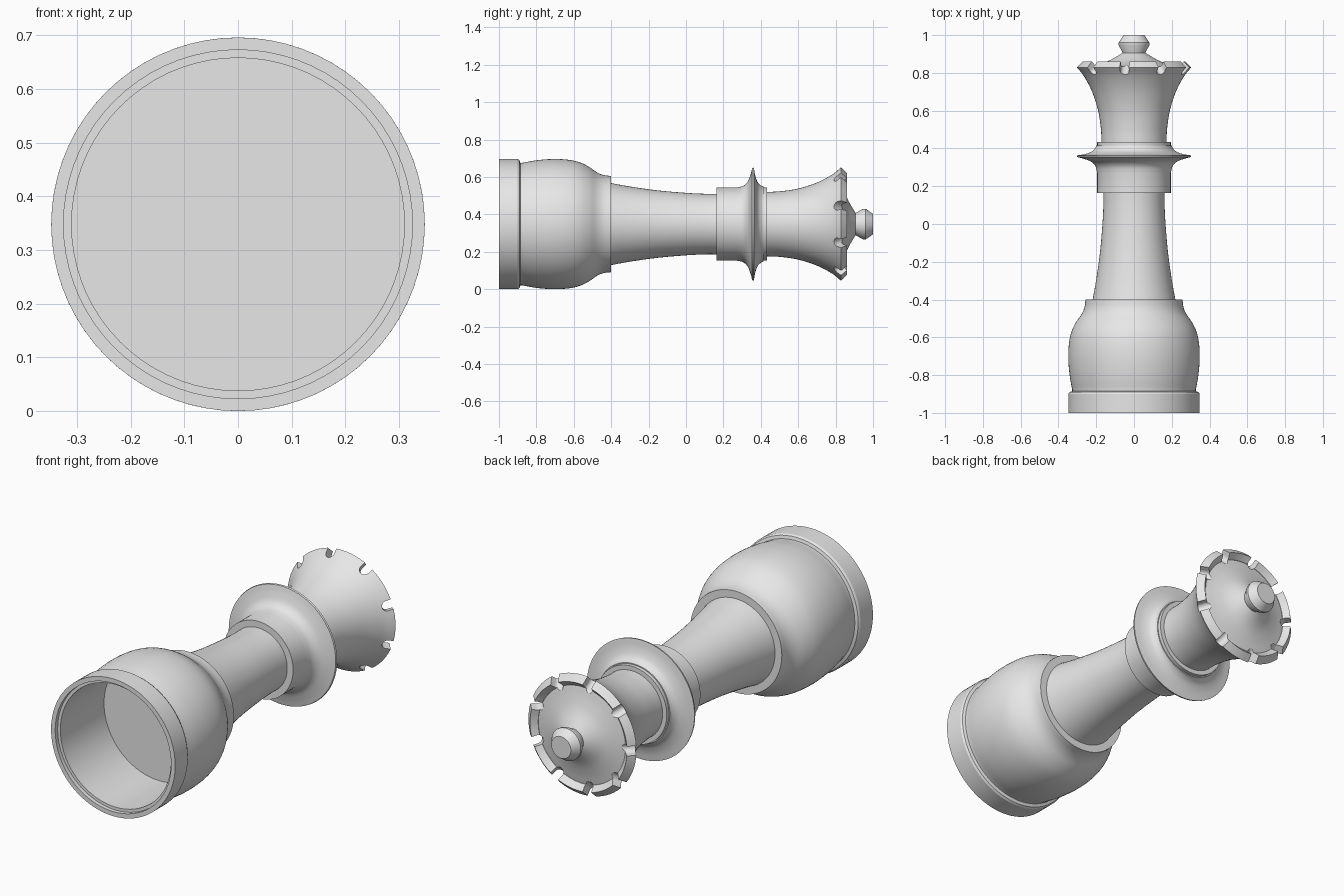
import bpy, bmesh, math
from mathutils import Vector, Matrix

if "Cube" in bpy.data.objects:
    bpy.data.objects.remove(bpy.data.objects["Cube"], do_unlink=True)

AXIS_Z = 0.348
SIDES = 72
COLOUR = (0.8, 0.8, 0.8, 1)

grey = bpy.data.materials.new("plain_grey")
grey.use_nodes = True
grey.diffuse_color = COLOUR
grey.node_tree.nodes["Principled BSDF"].inputs["Base Color"].default_value = COLOUR


def curve(points, steps=5):
    """Smooth curve through (radius, y) points."""
    p = [Vector(q) for q in points]
    p = [2 * p[0] - p[1]] + p + [2 * p[-1] - p[-2]]
    out = []
    for a, b, c, d in zip(p, p[1:], p[2:], p[3:]):
        for i in range(steps):
            t = i / steps
            out.append(b + (c - a) * t / 2 + (2 * a - 5 * b + 4 * c - d) * t * t / 2
                       + (3 * b - a - 3 * c + d) * t ** 3 / 2)
    return [tuple(v) for v in out] + [tuple(points[-1])]


def finish(bm, name):
    bmesh.ops.recalc_face_normals(bm, faces=bm.faces)
    mesh = bpy.data.meshes.new(name)
    bm.to_mesh(mesh)
    bm.free()
    mesh.materials.append(grey)
    obj = bpy.data.objects.new(name, mesh)
    bpy.context.collection.objects.link(obj)
    return obj


def smooth(obj):
    bpy.ops.object.select_all(action='DESELECT')
    obj.select_set(True)
    bpy.context.view_layer.objects.active = obj
    bpy.ops.object.shade_smooth_by_angle(angle=math.radians(30))


def lathe(name, profile):
    """Turn a (radius, y) profile that begins and ends on the axis."""
    bm = bmesh.new()
    rings = []
    for k in range(SIDES):
        a = math.tau * k / SIDES
        rings.append([bm.verts.new((r * math.sin(a), y, AXIS_Z + r * math.cos(a)))
                      for r, y in profile])
    for k, ring in enumerate(rings):
        nxt = rings[(k + 1) % SIDES]
        for i in range(len(profile) - 1):
            bm.faces.new((ring[i], ring[i + 1], nxt[i + 1], nxt[i]))
    bmesh.ops.remove_doubles(bm, verts=bm.verts, dist=1e-5)
    return finish(bm, name)


# Hollow base with foot ring, groove and bulging body
base = lathe("base", [(0, -0.63), (0.31, -0.63), (0.31, -0.98), (0.325, -0.98),
                      (0.325, -1), (0.348, -1), (0.348, -0.9), (0.342, -0.89),
                      (0.327, -0.885)]
             + curve([(0.327, -0.878), (0.341, -0.8), (0.348, -0.71), (0.344, -0.63),
                      (0.331, -0.57), (0.307, -0.52), (0.276, -0.475),
                      (0.262, -0.44), (0.257, -0.4)]) + [(0, -0.4)])

# Tapered stem
stem = lathe("stem", [(0, -0.41)]
             + curve([(0.221, -0.41), (0.201, -0.3), (0.18, -0.15), (0.167, 0),
                      (0.162, 0.1), (0.162, 0.18)]) + [(0, 0.18)])

# Collar with a thin flared disc and an upper band
collar = lathe("collar", [(0, 0.163), (0.195, 0.163)]
               + curve([(0.195, 0.27), (0.204, 0.305), (0.227, 0.33),
                        (0.265, 0.345), (0.3, 0.354)])
               + curve([(0.302, 0.363), (0.26, 0.37), (0.225, 0.383),
                        (0.207, 0.4), (0.2, 0.415)])
               + [(0.195, 0.415), (0.195, 0.433), (0, 0.433)])

# Flared crown with a bevelled rim and a domed top
crown = lathe("crown", [(0, 0.42)]
              + curve([(0.172, 0.42), (0.175, 0.5), (0.19, 0.6), (0.222, 0.7),
                       (0.264, 0.78), (0.303, 0.829)])
              + [(0.272, 0.861), (0.245, 0.834)]
              + curve([(0.245, 0.832), (0.19, 0.845), (0.13, 0.866), (0.06, 0.906)])
              + [(0, 0.906)])

# Nine round-ended slots cut square through the crown wall
width = 0.024
bm = bmesh.new()
for k in range(9):
    turn = (Matrix.Translation((0, 0, AXIS_Z))
            @ Matrix.Rotation(math.radians(40 * k - 10), 4, 'Y')
            @ Matrix.Translation((0, 0.807, 0.289))
            @ Matrix.Rotation(math.radians(45), 4, 'X'))
    outline = [(width, 0.12), (-width, 0.12)]
    outline += [(width * math.cos(t), width * math.sin(t))
                for t in (math.pi * (1 + i / 12) for i in range(13))]
    low, high = [[bm.verts.new(turn @ Vector((x, y, z))) for x, y in outline]
                 for z in (-0.07, 0.07)]
    # local y runs up the wall, local z runs through it
    bm.faces.new(low)
    bm.faces.new(high)
    for i in range(len(outline)):
        j = (i + 1) % len(outline)
        bm.faces.new((low[i], low[j], high[j], high[i]))
cutter = finish(bm, "slot_cutter")
cutter.hide_render = True
cut = crown.modifiers.new("slots", 'BOOLEAN')
cut.operation = 'DIFFERENCE'
cut.solver = 'EXACT'
cut.object = cutter
bpy.context.view_layer.objects.active = crown
bpy.ops.object.modifier_apply(modifier=cut.name)
bpy.data.objects.remove(cutter, do_unlink=True)

# Knob on top
knob = lathe("knob", [(0, 0.89), (0.058, 0.89), (0.06, 0.908), (0.081, 0.945),
                      (0.082, 0.96), (0.055, 1), (0, 1)])

for part in (base, stem, collar, crown, knob):
    smooth(part)
